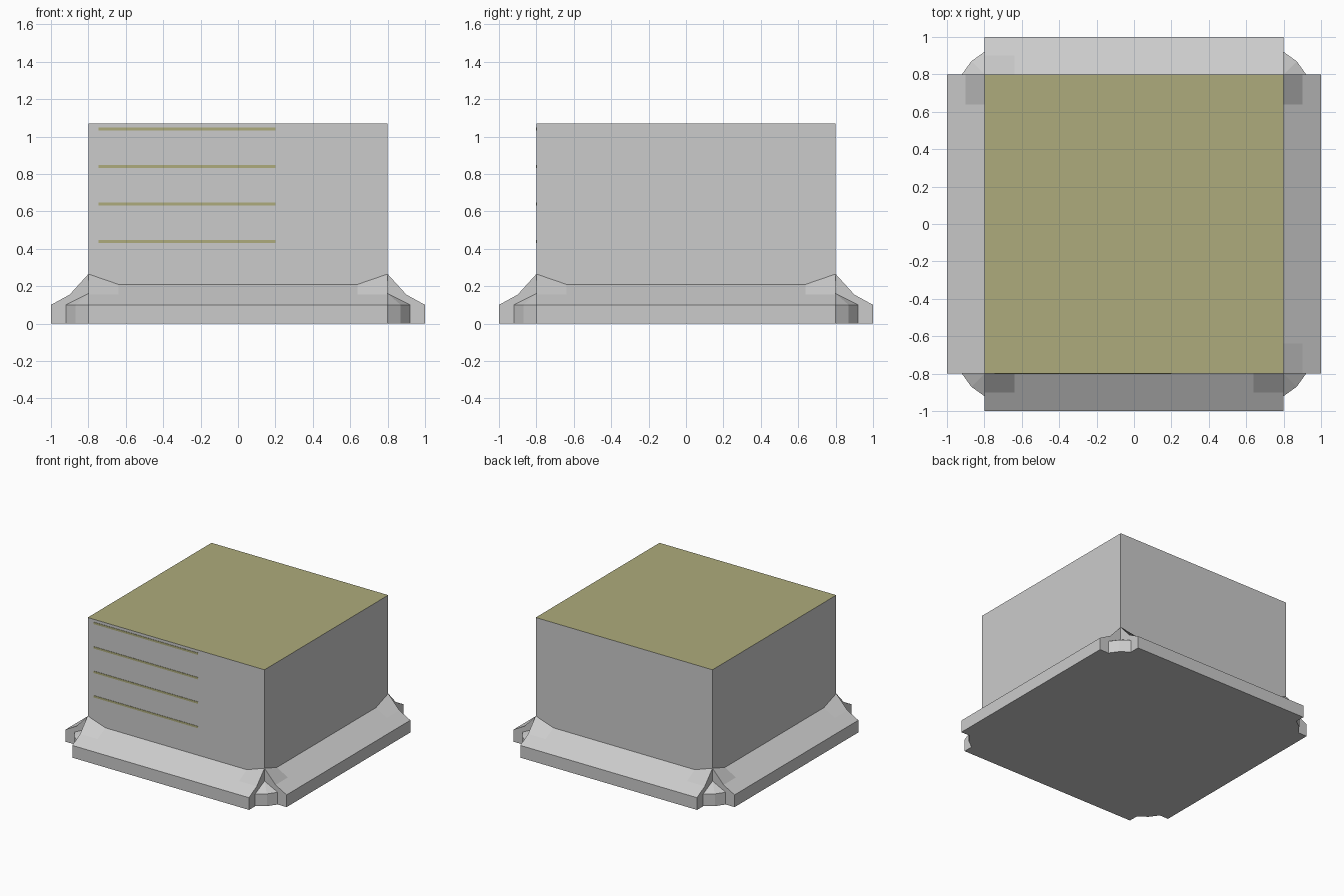
import bpy, bmesh, math
from mathutils import Matrix

if "Cube" in bpy.data.objects:
    bpy.data.objects.remove(bpy.data.objects["Cube"])

W, H = 0.8, 1.07   # half width and height of the main block

olive = bpy.data.materials.new("olive")
olive.diffuse_color = (0.42, 0.41, 0.2, 1)
olive.use_nodes = True
olive.node_tree.nodes["Principled BSDF"].inputs["Base Color"].default_value = olive.diffuse_color


def finish(name, bm, turn=0, mat=None):
    """Turn a bmesh into an object, rotated by quarter turns about z."""
    bmesh.ops.recalc_face_normals(bm, faces=bm.faces)
    bmesh.ops.rotate(bm, verts=bm.verts, matrix=Matrix.Rotation(turn * math.pi / 2, 3, 'Z'))
    me = bpy.data.meshes.new(name)
    bm.to_mesh(me)
    bm.free()
    if mat:
        me.materials.append(mat)
    ob = bpy.data.objects.new(name, me)
    bpy.context.collection.objects.link(ob)
    return ob


def box(name, lo, hi, turn=0, mat=None):
    bm = bmesh.new()
    bmesh.ops.create_cube(bm, size=1)
    for v in bm.verts:
        v.co = [(a + b) / 2 + c * (b - a) for a, b, c in zip(lo, hi, v.co)]
    return finish(name, bm, turn, mat)


def skirt(turn):
    """Sloped footing along one wall, flaring up the wall at both ends."""
    bm = bmesh.new()
    rows = []
    for x, top in ((-W, 0.265), (-0.64, 0.21), (0.64, 0.21), (W, 0.265)):
        profile = ((W, top), (0.9, 0.155), (1.0, 0.1), (1.0, 0), (W, 0))
        rows.append([bm.verts.new((x, -y, z)) for y, z in profile])
    for a, b in zip(rows, rows[1:]):
        for i in range(5):
            j = (i + 1) % 5
            bm.faces.new((a[i], a[j], b[j], b[i]))
    bm.faces.new(rows[0])
    bm.faces.new(rows[-1])
    finish("footing_skirt", bm, turn)


def corner(turn):
    """Small faceted foot filling the gap between two skirts."""
    bm = bmesh.new()
    plan = ((W, W, 0.16), (0.92, W, 0.1), (0.87, 0.87, 0.1), (W, 0.92, 0.1))
    top = [bm.verts.new((x, -y, z)) for x, y, z in plan]
    low = [bm.verts.new((x, -y, 0)) for x, y, z in plan]
    for i in range(4):
        j = (i + 1) % 4
        bm.faces.new((top[i], top[j], low[j], low[i]))
    bm.faces.new(top[:3])
    bm.faces.new((top[0], top[2], top[3]))
    bm.faces.new(low)
    finish("corner_foot", bm, turn)


# Main block with an olive top face
block = box("main_block", (-W, -W, 0), (W, W, H))
block.data.materials.append(None)
block.data.materials.append(olive)
for p in block.data.polygons:
    p.material_index = 1 if p.normal.z > 0.5 else 0

# Footing around all four sides
for t in range(4):
    skirt(t)
    corner(t)

# Thin olive lines on the front wall
for z in (0.44, 0.64, 0.84, 1.04):
    box("front_line", (-0.745, -W - 0.003, z - 0.008), (0.2, -W + 0.01, z + 0.008), 0, olive)
